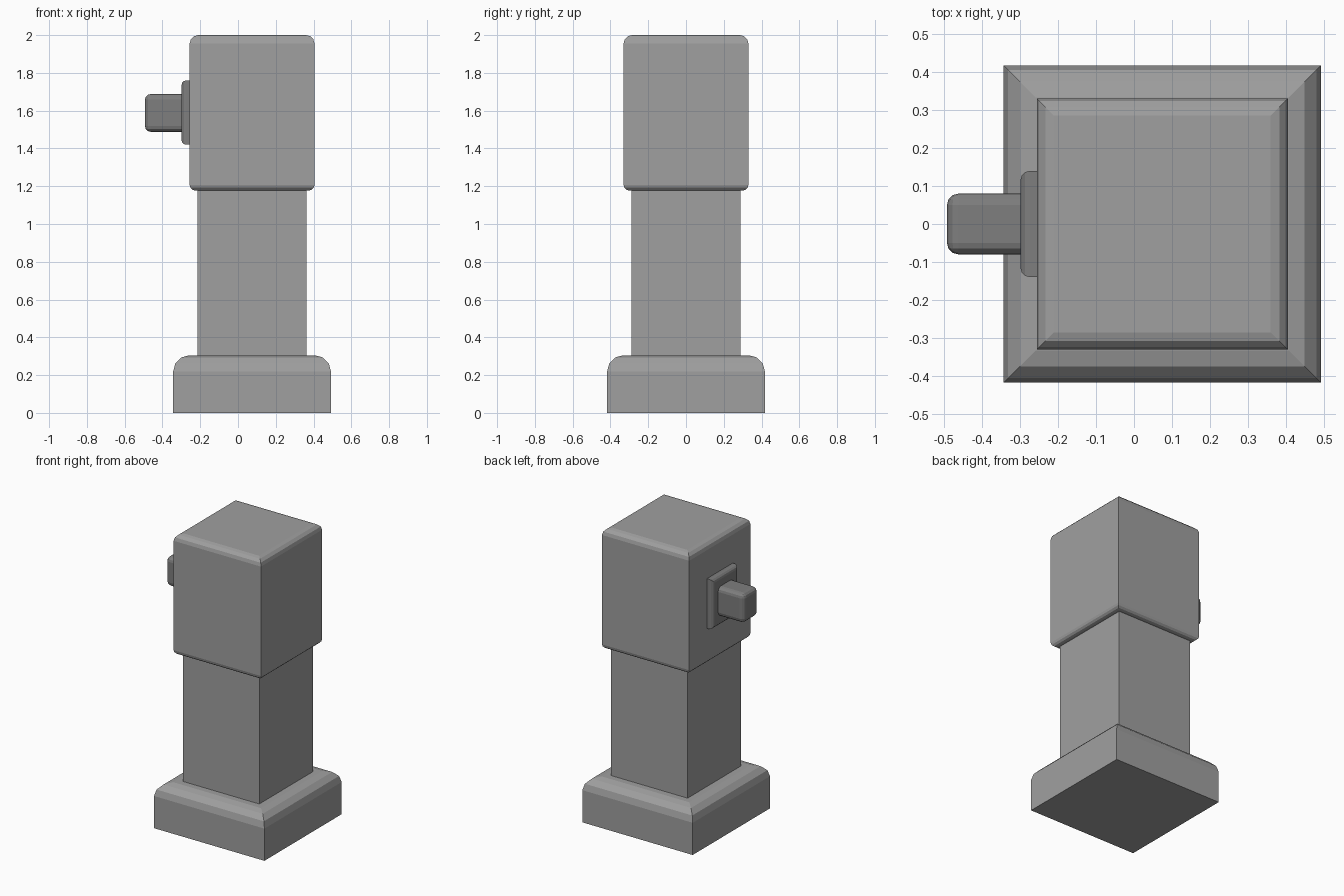
import bpy, bmesh, math

if "Cube" in bpy.data.objects:
    bpy.data.objects.remove(bpy.data.objects["Cube"])

CX = 0.0745  # centre of the pillar


def grey(name, value):
    mat = bpy.data.materials.new(name)
    mat.diffuse_color = (value, value, value, 1)
    mat.use_nodes = True
    mat.node_tree.nodes["Principled BSDF"].inputs["Base Color"].default_value = mat.diffuse_color
    return mat


STONE = grey("mid_grey", 0.35)
METAL = grey("dark_grey", 0.21)


def make_object(name, bm, mat):
    bmesh.ops.recalc_face_normals(bm, faces=bm.faces[:])
    mesh = bpy.data.meshes.new(name)
    bm.to_mesh(mesh)
    bm.free()
    mesh.materials.append(mat)
    obj = bpy.data.objects.new(name, mesh)
    bpy.context.collection.objects.link(obj)
    return obj


def block(name, mat, place, hu, hv, start, end, r_start=0, r_end=0, segs=3):
    """Mitred block: rectangular rings along an axis with rounded end rims."""
    rings = []
    for h, r, sign in ((start, r_start, 1), (end, r_end, -1)):
        steps = segs if r else 0
        arc = []
        for i in range(steps + 1):
            a = math.pi / 2 * i / max(steps, 1)
            arc.append((r * (1 - math.cos(a)), h + sign * r * (1 - math.sin(a))))
        rings += arc[::-1] if sign > 0 else arc
    bm = bmesh.new()
    loops = []
    for inset, w in rings:
        u, v = hu - inset, hv - inset
        loops.append([bm.verts.new(place(a * u, b * v, w))
                      for a, b in ((-1, -1), (1, -1), (1, 1), (-1, 1))])
    for lo, hi in zip(loops, loops[1:]):
        for i in range(4):
            j = (i + 1) % 4
            bm.faces.new((lo[i], lo[j], hi[j], hi[i]))
    bm.faces.new(loops[0][::-1])
    bm.faces.new(loops[-1])
    return make_object(name, bm, mat)


def upright(u, v, w):
    return (CX + u, v, w)


def sideways(u, v, w):
    return (-w, u, 1.59 + v)


# Stacked pillar: base, shaft and head
block("base", STONE, upright, 0.4175, 0.4175, 0, 0.305, r_end=0.085)
block("shaft", STONE, upright, 0.289, 0.289, 0.29, 1.2)
block("head", STONE, upright, 0.3305, 0.3305, 1.177, 2.0, r_start=0.03, r_end=0.045)

# Mounting plate on the left side of the head
block("side_plate", METAL, sideways, 0.14, 0.17, 0.25, 0.299, r_end=0.025)

# Rounded knob sticking out of the plate
bm = bmesh.new()
bmesh.ops.create_cube(bm, size=1)
for v in bm.verts:
    v.co = (-0.38 + v.co.x * 0.225, v.co.y * 0.16, 1.588 + v.co.z * 0.2)
knob = make_object("knob", bm, METAL)
bevel = knob.modifiers.new("rounded_edges", 'BEVEL')
bevel.width = 0.03
bevel.segments = 3
